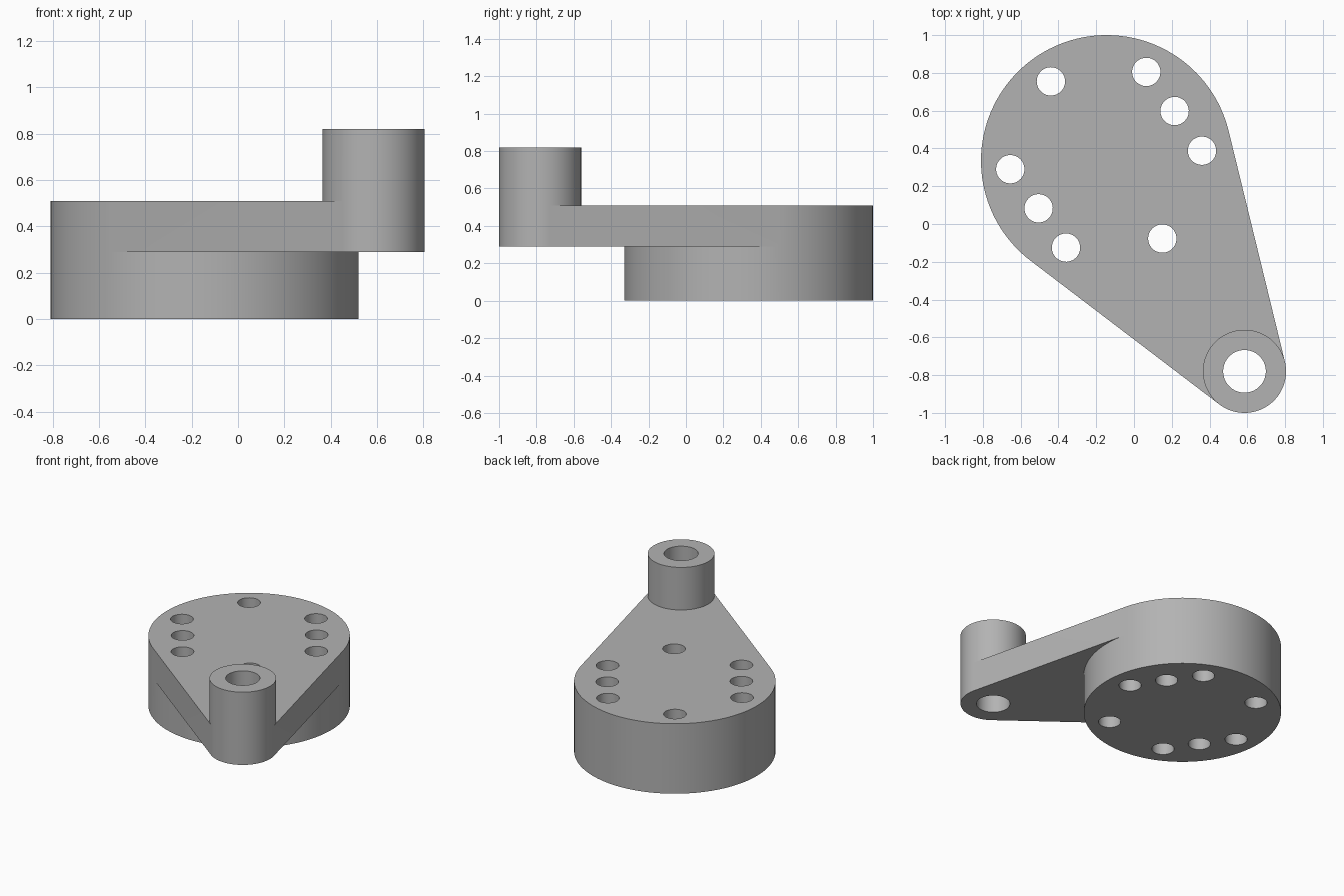
import bpy, bmesh, math

if "Cube" in bpy.data.objects:
    bpy.data.objects.remove(bpy.data.objects["Cube"])

SEG = 128                                  # sides of the large round parts
DISC, DISC_R = (-0.145, 0.335), 0.665
BOSS, BOSS_R = (0.585, -0.78), 0.22
LOW, TOP, BOSS_TOP = 0.29, 0.51, 0.82
dx, dy = BOSS[0] - DISC[0], BOSS[1] - DISC[1]
AXIS = math.atan2(dy, dx)                  # direction from disc to boss
TANGENT = round(math.acos((DISC_R - BOSS_R) / math.hypot(dx, dy)) / (2 * math.pi) * SEG)

grey = bpy.data.materials.new("plain grey")
grey.diffuse_color = (0.45, 0.45, 0.45, 1)
grey.use_nodes = True
grey.node_tree.nodes["Principled BSDF"].inputs["Base Color"].default_value = grey.diffuse_color


def arc(centre, radius, first, last, seg=SEG):
    return [(centre[0] + radius * math.cos(AXIS + k * 2 * math.pi / seg),
             centre[1] + radius * math.sin(AXIS + k * 2 * math.pi / seg))
            for k in range(first, last)]


def prism(name, outline, z0, z1):
    bm = bmesh.new()
    rings = [[bm.verts.new((x, y, z)) for x, y in outline] for z in (z0, z1)]
    bm.faces.new(rings[0][::-1])
    bm.faces.new(rings[1])
    n = len(outline)
    for i in range(n):
        j = (i + 1) % n
        bm.faces.new((rings[0][i], rings[0][j], rings[1][j], rings[1][i]))
    mesh = bpy.data.meshes.new(name)
    bm.to_mesh(mesh)
    bm.free()
    mesh.materials.append(grey)
    ob = bpy.data.objects.new(name, mesh)
    bpy.context.collection.objects.link(ob)
    return ob


def combine(target, tool, operation):
    bpy.context.view_layer.objects.active = target
    mod = target.modifiers.new(operation.lower(), 'BOOLEAN')
    mod.object, mod.operation, mod.solver = tool, operation, 'EXACT'
    bpy.ops.object.modifier_apply(modifier=mod.name)
    bpy.data.objects.remove(tool)


# Thick disc, tapering arm and raised boss joined into one body
body = prism("crank_arm", arc(DISC, DISC_R, 0, SEG), 0, TOP)
arm = (arc(BOSS, BOSS_R, -TANGENT, TANGENT + 1)
       + arc(DISC, DISC_R, TANGENT, SEG - TANGENT + 1))
combine(body, prism("arm", arm, LOW, TOP), 'UNION')
combine(body, prism("boss", arc(BOSS, BOSS_R, 0, SEG), LOW, BOSS_TOP), 'UNION')

# Bore through the boss and bolt holes through the disc
holes = [(BOSS, 0.113)] + [(c, 0.075) for c in (
    (-0.44, 0.755), (0.065, 0.805), (0.215, 0.598), (0.36, 0.388),
    (-0.655, 0.29), (-0.505, 0.083), (-0.36, -0.125), (0.15, -0.077))]
for centre, radius in holes:
    combine(body, prism("hole", arc(centre, radius, 0, 48, 48), -0.1, 1), 'DIFFERENCE')

# Smooth round walls with sharp rims
bpy.ops.object.select_all(action='DESELECT')
body.select_set(True)
bpy.context.view_layer.objects.active = body
bpy.ops.object.shade_smooth_by_angle(angle=math.radians(30))
